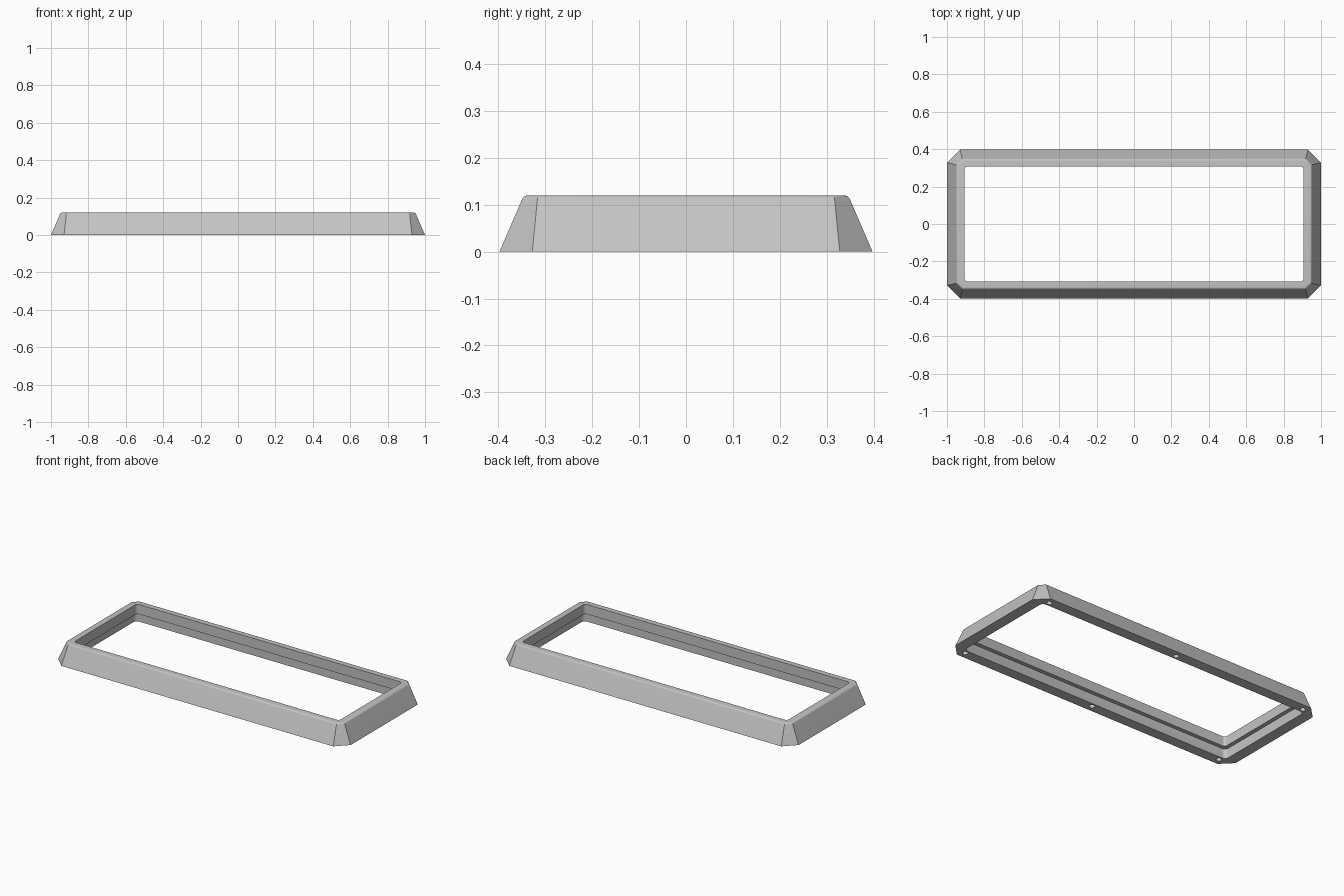
import bpy
import bmesh
from math import cos, sin, pi, radians

if "Cube" in bpy.data.objects:
    bpy.data.objects.remove(bpy.data.objects["Cube"])

grey = bpy.data.materials.new("plain_grey")
grey.use_nodes = True
colour = (0.55, 0.55, 0.55, 1)
grey.diffuse_color = colour
grey.node_tree.nodes["Principled BSDF"].inputs["Base Color"].default_value = colour


def loft(name, rings):
    """Closed solid through a stack of (outline, z) rings with equal point counts."""
    bm = bmesh.new()
    loops = [[bm.verts.new((x, y, z)) for x, y in outline] for outline, z in rings]
    for low, high in zip(loops, loops[1:]):
        n = len(low)
        for i in range(n):
            j = (i + 1) % n
            bm.faces.new((low[i], low[j], high[j], high[i]))
    bm.faces.new(loops[0][::-1])
    bm.faces.new(loops[-1])
    bmesh.ops.recalc_face_normals(bm, faces=bm.faces)
    mesh = bpy.data.meshes.new(name)
    bm.to_mesh(mesh)
    bm.free()
    mesh.materials.append(grey)
    obj = bpy.data.objects.new(name, mesh)
    bpy.context.collection.objects.link(obj)
    return obj


def chamfered(ax, ay, bx, by):
    """Octagon outline: (ax, ay) ends the short side, (bx, by) the long side."""
    return [(ax, -ay), (ax, ay), (bx, by), (-bx, by),
            (-ax, ay), (-ax, -ay), (-bx, -by), (bx, -by)]


def rounded(hx, hy, r, steps=5):
    """Rectangle outline with rounded corners."""
    points = []
    for k, (sx, sy) in enumerate([(1, 1), (-1, 1), (-1, -1), (1, -1)]):
        for i in range(steps + 1):
            a = (k + i / steps) * pi / 2
            points.append((sx * (hx - r) + r * cos(a), sy * (hy - r) + r * sin(a)))
    return points


def circle(cx, cy, r, n=24):
    return [(cx + r * cos(2 * pi * i / n), cy + r * sin(2 * pi * i / n)) for i in range(n)]


# Sloped outer body with a softened top edge
rings = [(chamfered(1, 0.328, 0.93, 0.398), 0)]
for inset, z in [(0, 0.111), (0.002, 0.115), (0.005, 0.118), (0.009, 0.1195), (0.014, 0.12)]:
    rings.append((chamfered(0.952 - inset, 0.317 - inset * 0.4,
                            0.918 - inset * 0.4, 0.35 - inset), z))
frame = loft("bezel_frame", rings)

# Top opening, wider recess below it, and blind screw holes in the underside
cutters = [
    loft("opening_cutter", [(rounded(0.907, 0.308, 0.018), z) for z in (-0.1, 0.2)]),
    loft("recess_cutter", [(rounded(0.932, 0.333, 0.025), z) for z in (-0.1, 0.06)]),
]
for x in (-0.905, 0, 0.905):
    for y in (-0.357, 0.357):
        cutters.append(loft("hole_cutter", [(circle(x, y, 0.016), z) for z in (-0.05, 0.05)]))

bpy.context.view_layer.objects.active = frame
frame.select_set(True)
for cutter in cutters:
    cutter.hide_render = True
    mod = frame.modifiers.new("cut", 'BOOLEAN')
    mod.operation = 'DIFFERENCE'
    mod.solver = 'EXACT'
    mod.object = cutter
    bpy.ops.object.modifier_apply(modifier=mod.name)
    bpy.data.objects.remove(cutter)

bpy.ops.object.shade_smooth_by_angle(angle=radians(30))
